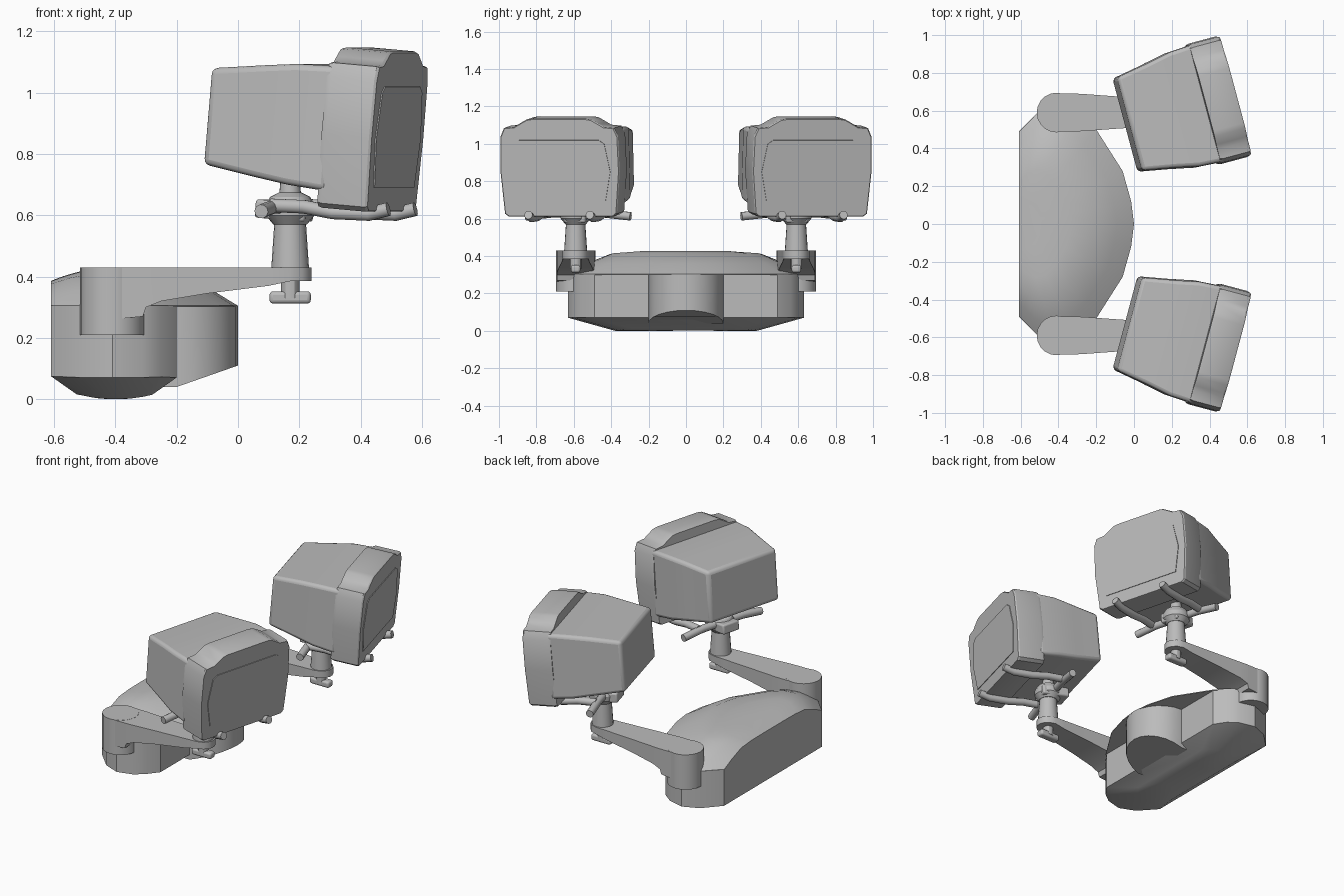
import bpy, bmesh, math
from mathutils import Matrix, Vector

cube = bpy.data.objects.get("Cube")
if cube:
    bpy.data.objects.remove(cube, do_unlink=True)

grey = bpy.data.materials.new("plain grey")
grey.use_nodes = True
grey.diffuse_color = (0.5, 0.5, 0.5, 1)
grey.node_tree.nodes["Principled BSDF"].inputs["Base Color"].default_value = (0.5, 0.5, 0.5, 1)
made = []


def finish(name, bm, matrix=Matrix(), bevel=0):
    """Turn a bmesh into a named grey object."""
    bmesh.ops.recalc_face_normals(bm, faces=bm.faces)
    mesh = bpy.data.meshes.new(name)
    bm.to_mesh(mesh)
    bm.free()
    mesh.materials.append(grey)
    obj = bpy.data.objects.new(name, mesh)
    bpy.context.collection.objects.link(obj)
    obj.matrix_world = matrix
    if bevel:
        mod = obj.modifiers.new("Bevel", 'BEVEL')
        mod.width, mod.segments = bevel, 3
        mod.limit_method = 'ANGLE'
        mod.angle_limit = math.radians(40)
    made.append(obj)
    return obj


def loft(name, rings, matrix=Matrix(), bevel=0):
    """Skin a stack of equal point rings and close both ends."""
    bm = bmesh.new()
    loops = [[bm.verts.new(p) for p in ring] for ring in rings]
    n = len(loops[0])
    for a, b in zip(loops, loops[1:]):
        for i in range(n):
            j = (i + 1) % n
            bm.faces.new((a[i], a[j], b[j], b[i]))
    bm.faces.new(loops[0])
    bm.faces.new(loops[-1])
    return finish(name, bm, matrix, bevel)


def turned(name, profile, centre, sides=20):
    """Round part from (radius, height) pairs about a vertical axis."""
    turn = [2 * math.pi * i / sides for i in range(sides)]
    rings = [[(r * math.cos(a), r * math.sin(a), z) for a in turn] for r, z in profile]
    return loft(name, rings, Matrix.Translation((*centre, 0)))


def box(name, size, matrix, bevel=0):
    bm = bmesh.new()
    bmesh.ops.create_cube(bm, size=1, matrix=Matrix.Diagonal((*size, 1)))
    return finish(name, bm, matrix, bevel)


def tube(name, points, radius, matrix):
    curve = bpy.data.curves.new(name, 'CURVE')
    curve.dimensions = '3D'
    curve.bevel_depth, curve.bevel_resolution = radius, 3
    curve.use_fill_caps = True
    spline = curve.splines.new('POLY')
    spline.points.add(len(points) - 1)
    for p, co in zip(spline.points, points):
        p.co = (*co, 1)
    curve.materials.append(grey)
    obj = bpy.data.objects.new(name, curve)
    bpy.context.collection.objects.link(obj)
    obj.matrix_world = matrix


def mirrored(half):
    """Complete a half outline across its second or first coordinate's zero."""
    return half + [(x, -y) for x, y in reversed(half) if y > 0]


# Base: wall block with a shallow bowl underside
def bowl(x, y):
    return (x + 0.4) ** 2 + 0.28 * max(0, abs(y) - 0.38)


wall = mirrored([(-0.2, 0.49), (-0.25, 0.56), (-0.31, 0.605), (-0.41, 0.63),
                 (-0.51, 0.59), (-0.61, 0.49)])
rings = [[(x, y, 0.305) for x, y in wall]]
for s in (1, 0.6, 0.25):
    scaled = [(-0.4 + (x + 0.4) * s, y * s) for x, y in wall]
    rings.append([(x, y, bowl(x, y)) for x, y in scaled])
loft("base_block", rings)

# Base: rounded central lobe with an upswept underside
arc = [math.radians(a) for a in range(-90, 91, 15)]
lobe = [(-0.2 + 0.2 * math.cos(a), 0.2 * math.sin(a)) for a in arc]
lobe += [(-0.4, 0.2), (-0.4, -0.2)]
loft("base_lobe", [[(x, y, 0.305) for x, y in lobe],
                   [(x, y, 0.04 + 0.35 * max(0, x + 0.2)) for x, y in lobe]])

# Base: domed cap overhanging the wall, with a flat back
cap = mirrored([(0, 0), (-0.015, 0.12), (-0.06, 0.28), (-0.2, 0.5), (-0.3, 0.6),
                (-0.41, 0.63), (-0.51, 0.59), (-0.61, 0.49)])
rings = []
for s, z in ((1, 0.3), (1, 0.305), (0.85, 0.36), (0.65, 0.415), (0.45, 0.428), (0.2, 0.43)):
    ring = []
    for x, y in cap:
        x = -0.61 + (x + 0.61) * s
        drop = max(0, -0.4 - x) ** 2 * (z - 0.3) / 0.13
        ring.append((x, y * s, z - drop))
    rings.append(ring)
loft("base_cap", rings)

# Outlines shared by both display heads
bezel_half = [(-0.24, 0.29), (-0.225, 0.31), (0, 0.33), (0.19, 0.325), (0.235, 0.305),
              (0.24, 0.25), (0.255, 0.225), (0.28, 0.18), (0.285, 0.15)]
bezel = mirrored(bezel_half)
screen = mirrored([(-0.16, 0.25), (0, 0.28), (0.15, 0.25), (0.17, 0.22)])
shell = [(-0.58, 0.255, -0.135, 0.18), (-0.4, 0.287, -0.16, 0.205),
         (-0.28, 0.312, -0.175, 0.22), (-0.14, 0.32, -0.185, 0.225)]
arm = [(-0.41, 0.1, 0.26), (-0.31, 0.1, 0.27), (-0.3, 0.1, 0.3), (-0.25, 0.097, 0.32),
       (-0.1, 0.086, 0.345), (0.1, 0.073, 0.37), (0.17, 0.07, 0.385),
       (0.21, 0.057, 0.385), (0.23, 0.035, 0.385), (0.24, 0.012, 0.385)]

for side, s in (("right", -1), ("left", 1)):
    # Arm with its pivot drum
    turned(side + "_arm_pivot", [(0.105, 0.21), (0.105, 0.43)], (-0.41, s * 0.59))
    loft(side + "_arm", [[(x, s * 0.59 - w, z), (x, s * 0.59 + w, z),
                          (x, s * 0.59 + w, 0.429), (x, s * 0.59 - w, 0.429)]
                         for x, w, z in arm])

    # Post, locking lever and ball joint
    post = (0.17, s * 0.59)
    turned(side + "_post", [(0.062, 0.42), (0.06, 0.45), (0.05, 0.6)], post)
    turned(side + "_lever_stem", [(0.03, 0.33), (0.03, 0.4)], post, 12)
    box(side + "_lever", (0.135, 0.05, 0.04), Matrix.Translation((*post, 0.332)), 0.012)
    turned(side + "_ball_joint", [(0.055, 0.57), (0.08, 0.6), (0.082, 0.63), (0.065, 0.66),
                                  (0.035, 0.675), (0.03, 0.73)], post)

    # Head frame: turned outwards and tipped slightly down
    head = (Matrix.Translation((0.52, s * 0.675, 0.85))
            @ Matrix.Rotation(math.radians(15 * s), 4, 'Z')
            @ Matrix.Rotation(math.radians(5), 4, 'Y'))
    box(side + "_mount_block", (0.17, 0.12, 0.06),
        head @ Matrix.Translation((-0.36, 0, -0.267)), 0.01)

    # Support bars beneath the head
    tube(side + "_cross_bar", [(-0.36, -0.29, -0.27), (-0.36, -0.15, -0.255),
                               (-0.36, 0.15, -0.255), (-0.36, 0.29, -0.27)], 0.023, head)
    for tag, y in (("inner", -0.17 * s), ("outer", 0.17 * s)):
        tube(f"{side}_{tag}_prong", [(-0.36, y, -0.25), (-0.25, y, -0.245), (-0.15, y, -0.255),
                                     (-0.03, y, -0.25), (0.035, y, -0.228)], 0.023, head)

    # Tapered rear shell, front bezel and screen
    loft(side + "_rear_shell", [[(x, -w, b), (x, w, b), (x, w, t), (x, -w, t)]
                                for x, w, b, t in shell], head, 0.02)
    loft(side + "_bezel", [[(x, y * k, z * k) for z, y in bezel]
                           for x, k in ((-0.17, 0.985), (-0.155, 1), (-0.008, 1), (0, 0.985))],
         head)
    loft(side + "_screen", [[(x, y, z) for z, y in screen] for x in (-0.002, 0.004)], head)

# Smooth the rounded parts while keeping hard edges
bpy.ops.object.select_all(action='DESELECT')
for obj in made:
    obj.select_set(True)
bpy.context.view_layer.objects.active = made[0]
bpy.ops.object.shade_smooth_by_angle(angle=math.radians(30))
